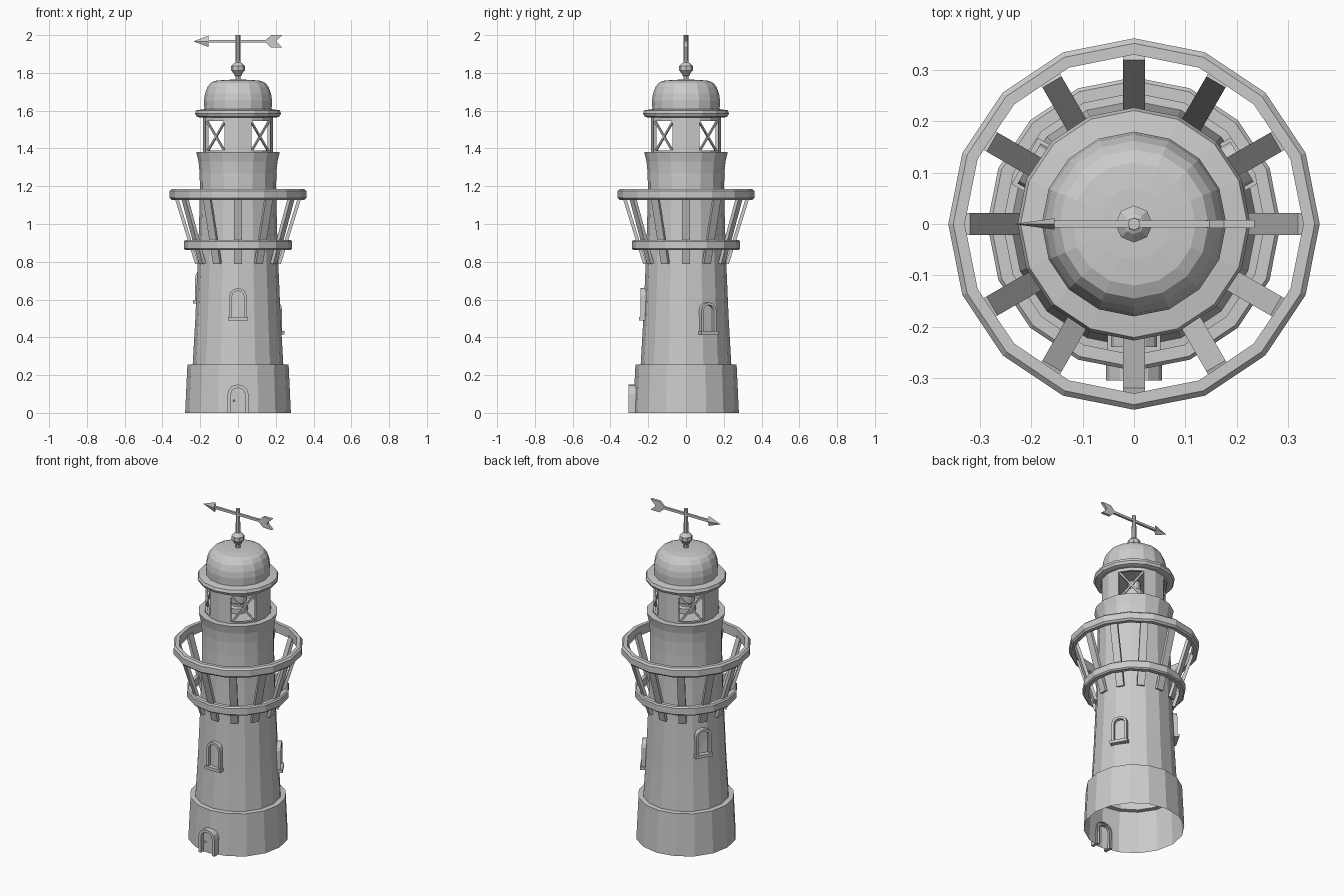
import bpy, bmesh
from math import sin, cos, pi, radians
from mathutils import Vector, Matrix

cube = bpy.data.objects.get("Cube")
if cube:
    bpy.data.objects.remove(cube)

SIDES = 16
stone = bpy.data.materials.new("plain_grey")
stone.use_nodes = True
GREY = (0.6, 0.6, 0.6, 1)
stone.diffuse_color = GREY
stone.node_tree.nodes["Principled BSDF"].inputs["Base Color"].default_value = GREY


def finish(name, bm, matrix=None):
    """Turn a bmesh into a named object."""
    bmesh.ops.remove_doubles(bm, verts=bm.verts, dist=0.0001)
    bmesh.ops.recalc_face_normals(bm, faces=bm.faces)
    if matrix:
        bm.transform(matrix)
    mesh = bpy.data.meshes.new(name)
    bm.to_mesh(mesh)
    bm.free()
    mesh.materials.append(stone)
    obj = bpy.data.objects.new(name, mesh)
    bpy.context.collection.objects.link(obj)
    return obj


def lathe(name, profile, sides=SIDES, closed=False):
    """Spin (radius, height) points around z."""
    bm = bmesh.new()
    rings = [[bm.verts.new((r * cos(2 * pi * i / sides), r * sin(2 * pi * i / sides), z))
              for i in range(sides)] for r, z in profile]
    pairs = list(zip(rings, rings[1:]))
    if closed:
        pairs.append((rings[-1], rings[0]))
    for a, b in pairs:
        for i in range(sides):
            j = (i + 1) % sides
            bm.faces.new((a[i], a[j], b[j], b[i]))
    return finish(name, bm)


def band(name, inner, outer, low, high, bevel):
    """Flat hoop with chamfered outer edges."""
    return lathe(name, [(inner, low), (outer - bevel, low), (outer, low + bevel),
                        (outer, high - bevel), (outer - bevel, high), (inner, high)], closed=True)


def bar(name, start, end, width, depth, side):
    """Rectangular bar between two points; width runs along side."""
    start, end = Vector(start), Vector(end)
    along = (end - start).normalized()
    side = (Vector(side) - along * along.dot(side)).normalized()
    frame = Matrix((side, along.cross(side), along)).transposed().to_4x4()
    size = Matrix.Diagonal((width, depth, (end - start).length, 1))
    bm = bmesh.new()
    bmesh.ops.create_cube(bm, size=1)
    return finish(name, bm, Matrix.Translation((start + end) / 2) @ frame @ size)


def polar(radius, angle, z):
    """Point at an angle from the front, turning toward +x."""
    return Vector((radius * sin(angle), -radius * cos(angle), z))


def arch(half, height, rise):
    """Outline of an arched opening, from bottom left to bottom right."""
    top = [(-half * cos(pi * k / 6), height - rise + rise * sin(pi * k / 6)) for k in range(7)]
    return [(-half, 0)] + top + [(half, 0)]


def arched_frame(name, half, height, border, back, front, angle, z):
    """Raised arched surround with a recessed panel."""
    place = Matrix.Translation((0, 0, z)) @ Matrix.Rotation(angle, 4, 'Z')
    outer = arch(half, height, half * 0.85)
    inner = arch(half - border, height - border, (half - border) * 0.85)
    bm = bmesh.new()
    loops = [[bm.verts.new((x, -y, h)) for x, h in pts]
             for pts, y in ((outer, back), (outer, front), (inner, front), (inner, back))]
    for a, b in zip(loops, loops[1:]):
        for i in range(len(a) - 1):
            bm.faces.new((a[i], a[i + 1], b[i + 1], b[i]))
    for i in (0, -1):
        bm.faces.new([loop[i] for loop in loops])
    finish(name + "_frame", bm, place)
    bm = bmesh.new()
    depth = back + (front - back) * 0.55
    bm.faces.new([bm.verts.new((x, -depth, h)) for x, h in inner])
    finish(name + "_panel", bm, place)


# Hollow tower: base with ledge, tapering shaft and flared cornice
lathe("base", [(0.28, 0), (0.268, 0.255), (0.24, 0.257)])
lathe("shaft", [(0.24, 0.255), (0.226, 0.5), (0.213, 0.8), (0.206, 1.0), (0.202, 1.19)])
lathe("cornice", [(0.202, 1.19), (0.203, 1.27), (0.209, 1.33), (0.221, 1.38), (0, 1.38)])

# Door with knob
arched_frame("door", 0.055, 0.15, 0.018, 0.255, 0.305, 0, 0)
bm = bmesh.new()
bmesh.ops.create_icosphere(bm, subdivisions=1, radius=0.006,
                           matrix=Matrix.Translation((-0.022, -0.286, 0.065)))
finish("door_knob", bm)

# Three windows spiralling up the shaft
for label, degrees, z, r in (("front", 0, 0.49, 0.225), ("right", 120, 0.415, 0.228),
                             ("left", 240, 0.58, 0.221)):
    a = radians(degrees)
    arched_frame(label + "_window", 0.045, 0.17, 0.014, r - 0.03, r + 0.015, a, z)
    bar(label + "_window_sill", polar(r - 0.03, a, z + 0.009), polar(r + 0.025, a, z + 0.009),
        0.104, 0.018, (cos(a), sin(a), 0))

# Gallery hoops and leaning struts
band("gallery_lower_ring", 0.255, 0.286, 0.862, 0.915, 0.007)
band("gallery_upper_ring", 0.33, 0.362, 1.128, 1.185, 0.01)
for k in range(12):
    a = k * pi / 6
    bar("gallery_strut", polar(0.218, a, 0.79), polar(0.328, a, 1.145),
        0.043, 0.018, (cos(a), sin(a), 0))

# Lantern room: four wall panels with crossed bars between them
R, LOW, HIGH = 0.185, 1.38, 1.57
STEP = pi / 8
for k in range(4):
    mid = k * pi / 2
    bm = bmesh.new()
    grid = [[bm.verts.new(polar(r, mid + s * STEP, z)) for s in (-1, 0, 1)]
            for r, z in ((R, LOW), (R, HIGH), (R - 0.015, HIGH), (R - 0.015, LOW))]
    for i in range(4):
        for j in range(2):
            a, b = grid[i], grid[(i + 1) % 4]
            bm.faces.new((a[j], a[j + 1], b[j + 1], b[j]))
    for j in (0, 2):
        bm.faces.new([row[j] for row in grid])
    finish("lantern_panel", bm)
    a, b = mid + STEP, mid + 3 * STEP
    tangent = (cos(mid + 2 * STEP), sin(mid + 2 * STEP), 0)
    for za, zb in ((LOW, 1.545), (1.545, LOW)):
        bar("lantern_cross_bar", polar(R - 0.008, a, za), polar(R - 0.008, b, zb),
            0.01, 0.01, tangent)
band("lantern_sill", R - 0.015, R, LOW, 1.39, 0.001)
band("lantern_lintel", R - 0.015, R, 1.545, HIGH, 0.001)

# Lamp inside
lathe("lamp", [(0.055, 1.38), (0.055, 1.41), (0.035, 1.415), (0.035, 1.43), (0.05, 1.44),
               (0.05, 1.51), (0.035, 1.52), (0.035, 1.57)])

# Roof: eave ring and dome
lathe("roof_eave", [(0, 1.565), (0.205, 1.565), (0.22, 1.57), (0.227, 1.585),
                    (0.221, 1.602), (0.178, 1.608)])
lathe("dome", [(0.178, 1.6), (0.18, 1.655), (0.175, 1.69), (0.162, 1.725), (0.145, 1.747),
               (0.12, 1.758), (0.07, 1.763), (0, 1.765)])

# Finial: rod with collars and ball
lathe("finial_rod", [(0.014, 1.755), (0.012, 2.0), (0, 2.0)], sides=8)
lathe("finial_ball", [(0.012, 1.782), (0.022, 1.79), (0.022, 1.797), (0.036, 1.812),
                      (0.036, 1.836), (0.02, 1.852), (0.012, 1.856)], sides=8)

# Weather vane: shaft, flattened arrow head and notched tail
VANE = 1.967
bar("vane_shaft", (-0.16, 0, VANE), (0.205, 0, VANE), 0.014, 0.014, (0, 1, 0))
bm = bmesh.new()
bmesh.ops.create_cone(bm, cap_ends=True, segments=4, radius1=1, radius2=0, depth=1)
finish("vane_head", bm, Matrix.Translation((-0.195, 0, VANE))
       @ Matrix.Diagonal((0.08, 0.011, 0.031, 1)) @ Matrix.Rotation(-pi / 2, 4, 'Y'))
bm = bmesh.new()
for s in (-1, 1):
    outline = ((0.14, 0), (0.175, 0.033), (0.235, 0.033), (0.2, 0))
    sides = [[bm.verts.new((x, y, VANE + s * h)) for x, h in outline] for y in (-0.008, 0.008)]
    for loop in sides:
        bm.faces.new(loop)
    for i in range(3):
        bm.faces.new((sides[0][i], sides[0][i + 1], sides[1][i + 1], sides[1][i]))
finish("vane_tail", bm)
